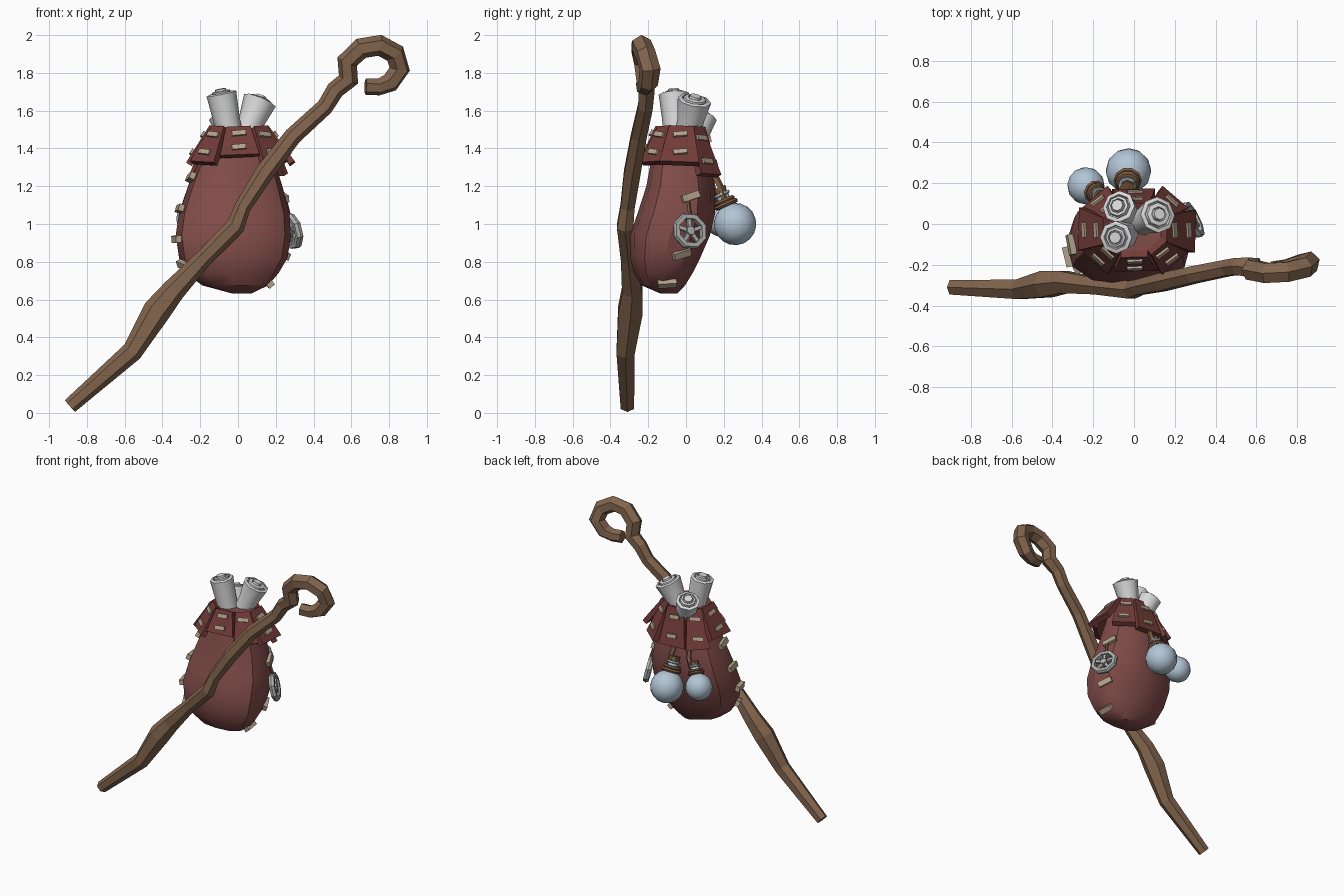
import bpy, bmesh, math
from mathutils import Vector, Matrix

if "Cube" in bpy.data.objects:
    bpy.data.objects.remove(bpy.data.objects["Cube"])

Z = Vector((0, 0, 1))


def material(name, rgb):
    m = bpy.data.materials.new(name)
    m.diffuse_color = (*rgb, 1)
    m.use_nodes = True
    m.node_tree.nodes["Principled BSDF"].inputs["Base Color"].default_value = m.diffuse_color
    return m


CLOTH = material("red cloth", (0.22, 0.072, 0.066))
TRIM = material("dark red trim", (0.17, 0.045, 0.040))
WOOD = material("staff wood", (0.225, 0.13, 0.075))
THREAD = material("beige thread", (0.45, 0.365, 0.26))
PAPER = material("grey paper", (0.70, 0.70, 0.70))
GLASS = material("pale blue glass", (0.45, 0.56, 0.67))
ROPE = material("brown rope", (0.22, 0.115, 0.055))
METAL = material("grey metal", (0.42, 0.43, 0.43))


def finish(name, bm, mat, angle=None):
    bmesh.ops.remove_doubles(bm, verts=bm.verts, dist=0.0005)
    bmesh.ops.recalc_face_normals(bm, faces=bm.faces)
    me = bpy.data.meshes.new(name)
    bm.to_mesh(me)
    bm.free()
    me.materials.append(mat)
    ob = bpy.data.objects.new(name, me)
    bpy.context.collection.objects.link(ob)
    if angle:
        bpy.ops.object.select_all(action='DESELECT')
        ob.select_set(True)
        bpy.context.view_layer.objects.active = ob
        bpy.ops.object.shade_smooth_by_angle(angle=math.radians(angle))
    return ob


def skin(name, rings, mat, angle=None, loop=False):
    """Bridge equal rings of points; cap the ends unless looped."""
    bm = bmesh.new()
    vs = [[bm.verts.new(p) for p in r] for r in rings]
    n = len(vs[0])
    pairs = list(zip(vs, vs[1:])) + ([(vs[-1], vs[0])] if loop else [])
    for a, b in pairs:
        for i in range(n):
            j = (i + 1) % n
            bm.faces.new((a[i], a[j], b[j], b[i]))
    if not loop:
        bm.faces.new(vs[0])
        bm.faces.new(vs[-1])
    return finish(name, bm, mat, angle)


def lathe(name, base, axis, profile, n, mat, angle=30, loop=False):
    """Revolve (radius, height) points around an axis."""
    rot = Z.rotation_difference(Vector(axis).normalized()).to_matrix()
    rings = [[Vector(base) + rot @ Vector((max(r, 0.0001) * math.cos(k * math.tau / n),
                                           max(r, 0.0001) * math.sin(k * math.tau / n), h))
              for k in range(n)] for r, h in profile]
    return skin(name, rings, mat, angle, loop)


def tube(name, pts, n, mat, angle=None):
    """Sweep a polygon along (x, y, z, radius) points."""
    P = [Vector(p[:3]) for p in pts]
    u, rings, prev = Vector((0, -1, 0)), [], None
    for i, p in enumerate(P):
        t = (P[min(i + 1, len(P) - 1)] - P[max(i - 1, 0)]).normalized()
        if prev:
            u = prev.rotation_difference(t) @ u
        u = (u - t * u.dot(t)).normalized()
        v, prev, r = t.cross(u), t, pts[i][3]
        angles = [(k + 0.5) * math.tau / n for k in range(n)]
        rings.append([p + r * (u * math.cos(a) + v * math.sin(a)) for a in angles])
    return skin(name, rings, mat, angle)


def block(name, centre, normal, size, mat, roll=0, taper=1):
    """Box lying on a surface: size = width, height, thickness."""
    nrm = Vector(normal).normalized()
    side = Z.cross(nrm).normalized()
    rot = Matrix.Rotation(roll, 3, nrm)
    side, up = rot @ side, rot @ nrm.cross(side)
    w, h, t = (s / 2 for s in size)
    rings = [[Vector(centre) + side * sx * w * (taper if sy > 0 else 1) + up * sy * h + nrm * d
              for sx, sy in ((-1, -1), (1, -1), (1, 1), (-1, 1))] for d in (-t, t)]
    return skin(name, rings, mat)


# Bag body: stacked rounded rings (z, centre x, centre y, radius x, radius y)
BAG = [(0.632, 0.02, -0.09, 0.05, 0.045), (0.675, -0.015, -0.12, 0.175, 0.115),
       (0.74, -0.03, -0.12, 0.245, 0.155), (0.82, -0.025, -0.11, 0.287, 0.185),
       (0.94, -0.025, -0.085, 0.305, 0.212), (1.06, -0.02, -0.05, 0.292, 0.205),
       (1.20, -0.015, -0.03, 0.25, 0.18), (1.36, -0.005, -0.03, 0.19, 0.15),
       (1.50, 0.005, -0.03, 0.145, 0.115)]


def bag_point(z, a):
    for lo, hi in zip(BAG, BAG[1:]):
        if z <= hi[0]:
            f = (z - lo[0]) / (hi[0] - lo[0])
            break
    _, cx, cy, rx, ry = (p + (q - p) * f for p, q in zip(lo, hi))
    c, s = math.cos(a), math.sin(a)
    e = 0.76 if s < 0 else 0.9          # the front is squarer than the back
    return Vector((cx + rx * math.copysign(abs(c) ** e, c),
                   cy + ry * math.copysign(abs(s) ** e, s), z))


skin("bag_body", [[bag_point(r[0], k * math.tau / 12) for k in range(12)] for r in BAG],
     CLOTH, 32)

# Seam stitches down both sides of the bag: (z, angle in degrees, roll, lift)
for z, deg, roll, lift in [(1.245, 190, .2, .008), (1.08, 190, .1, .006), (0.92, 194, 0, .006),
                           (0.785, 200, -.2, .006), (1.145, 17, .3, -.002),
                           (0.84, 24, .3, -.002), (0.685, 8, .1, .002)]:
    a = math.radians(deg)
    p = bag_point(z, a)
    normal = (bag_point(z, a + .15) - bag_point(z, a - .15)).cross(
        bag_point(z + .03, a) - bag_point(z - .03, a))
    block("seam_stitch", p + normal.normalized() * lift, normal, (0.10, 0.037, 0.03),
          THREAD, roll)

# Collar: flared cloth flaps with uneven hang, each with two stitches
for k in range(8):
    a = math.radians(-90 + 45 * k)
    c, s = math.cos(a), math.sin(a)
    odd = k % 2
    top = Vector((0.005 + 0.142 * c, -0.03 + 0.116 * s, 1.51))
    low = Vector((0.005 + (0.262 + 0.012 * odd + 0.02 * (k == 2)) * c,
                  -0.03 + (0.185 + 0.02 * odd) * s,
                  1.32 - 0.045 * s - 0.025 * abs(s) - 0.012 * odd + 0.02 * (s < -.9)))
    side = Vector((-0.148 * s, 0.122 * c, 0)).normalized()
    normal = side.cross(top - low).normalized()
    block("collar_flap", (top + low) / 2, normal,
          (0.21 if not odd else 0.165, (top - low).length, 0.036),
          TRIM, 0.05 * (-1) ** (k // 2), 0.62)
    for f in (0.25, 0.74):
        block("collar_stitch", top.lerp(low, f) + normal * 0.019, normal,
              (0.075, 0.028, 0.022), THREAD, 0.1 * (-1) ** k)

# Rolled scrolls sticking out of the bag: base, rim centre, rim radius
for base, rim, R in [((-0.03, -0.045, 1.40), (-0.088, -0.065, 1.69), 0.08),
                     ((0.02, 0.0, 1.42), (0.116, 0.045, 1.655), 0.09),
                     ((-0.01, 0.02, 1.38), (-0.075, 0.085, 1.575), 0.082)]:
    axis = Vector(rim) - Vector(base)
    L = axis.length
    lathe("scroll", base, axis,
          [(0.068, 0), (0.071, L * 0.55), (R, L), (R - .02, L + 0.006), (R - .024, L - 0.012),
           (R - .029, L - 0.012), (R - .031, L + 0.012), (0.038, L + 0.016), (0.035, L),
           (0.031, L), (0.029, L + 0.026), (0.0, L + 0.026)], 8, PAPER, 46)

# Round bottles hanging at the back: centre, neck tip, radius
for centre, tip, R in [((-0.027, 0.26, 1.0), (-0.034, 0.17, 1.2), 0.112),
                       ((-0.235, 0.187, 1.025), (-0.15, 0.13, 1.19), 0.092)]:
    axis = Vector(tip) - Vector(centre)
    ball = [(R * math.sin(i * math.pi / 9), -R * math.cos(i * math.pi / 9)) for i in range(9)]
    lathe("bottle_glass", centre, axis,
          ball + [(R * .34, R * 1.02), (R * .3, R * 1.45), (R * .4, R * 1.5),
                  (R * .4, R * 1.6), (0, R * 1.6)], 12, GLASS, 40)
    for h, r in ((1.02, .55), (1.2, .47)):
        lathe("bottle_rope_ring", centre, axis,
              [(R * .3, R * (h - .11)), (R * r, R * (h - .1)), (R * (r + .07), R * h),
               (R * r, R * (h + .1)), (R * .3, R * (h + .11))], 10, ROPE, 30, True)
    lathe("bottle_cork", centre, axis,
          [(R * .28, R * 1.55), (R * .34, R * 1.88), (0, R * 1.88)], 8, ROPE)
    # Cord from the neck up under the collar
    n = Vector(centre) + axis.normalized() * R * 1.15
    tube("bottle_cord", [(n.x + .03, n.y, n.z, .017), (tip[0] + .03, tip[1] + .01, tip[2], .018),
                         (tip[0] * .75, 0.11, 1.34, .018)], 5, ROPE)

# Wheel charm on the right side
hub, axis = Vector((0.285, 0.02, 0.962)), Vector((0.85, 0.42, 0.22)).normalized()
lathe("charm_ring", hub, axis, [(0.070, -.018), (0.094, -.018), (0.101, 0.0), (0.094, .018),
                                (0.070, .018)], 8, METAL, 25, True)
lathe("charm_hub", hub, axis, [(0.0, -.014), (0.028, -.014), (0.024, .018), (0, .022)], 8, METAL)
side = Z.cross(axis).normalized()
for k in range(5):
    a = k * math.tau / 5 + 0.3
    d = Matrix.Rotation(a, 3, axis) @ side
    block("charm_spoke", hub + d * 0.046, axis, (0.07, 0.02, 0.018), METAL, a)
tube("charm_cord", [(*(hub + Vector((-.015, 0, .085))), .01), (0.25, 0.01, 1.13, .01)], 5, ROPE)

# Crooked staff with a curled top, strapped diagonally across the front
tube("staff", [(-0.89, -0.31, 0.036, .041), (-0.56, -0.32, 0.325, .055),
               (-0.43, -0.295, 0.54, .074), (-0.34, -0.285, 0.65, .062),
               (-0.18, -0.305, 0.82, .046), (-0.012, -0.322, 0.99, .05),
               (0.025, -0.31, 1.09, .043), (0.14, -0.285, 1.27, .05),
               (0.29, -0.25, 1.465, .047), (0.46, -0.215, 1.62, .045),
               (0.515, -0.208, 1.71, .048), (0.585, -0.213, 1.765, .055),
               (0.578, -0.225, 1.86, .056), (0.652, -0.24, 1.93, .056),
               (0.75, -0.235, 1.946, .056), (0.832, -0.215, 1.902, .056),
               (0.856, -0.19, 1.82, .057), (0.805, -0.20, 1.748, .053),
               (0.745, -0.215, 1.725, .045), (0.675, -0.225, 1.728, .044)], 6, WOOD)
